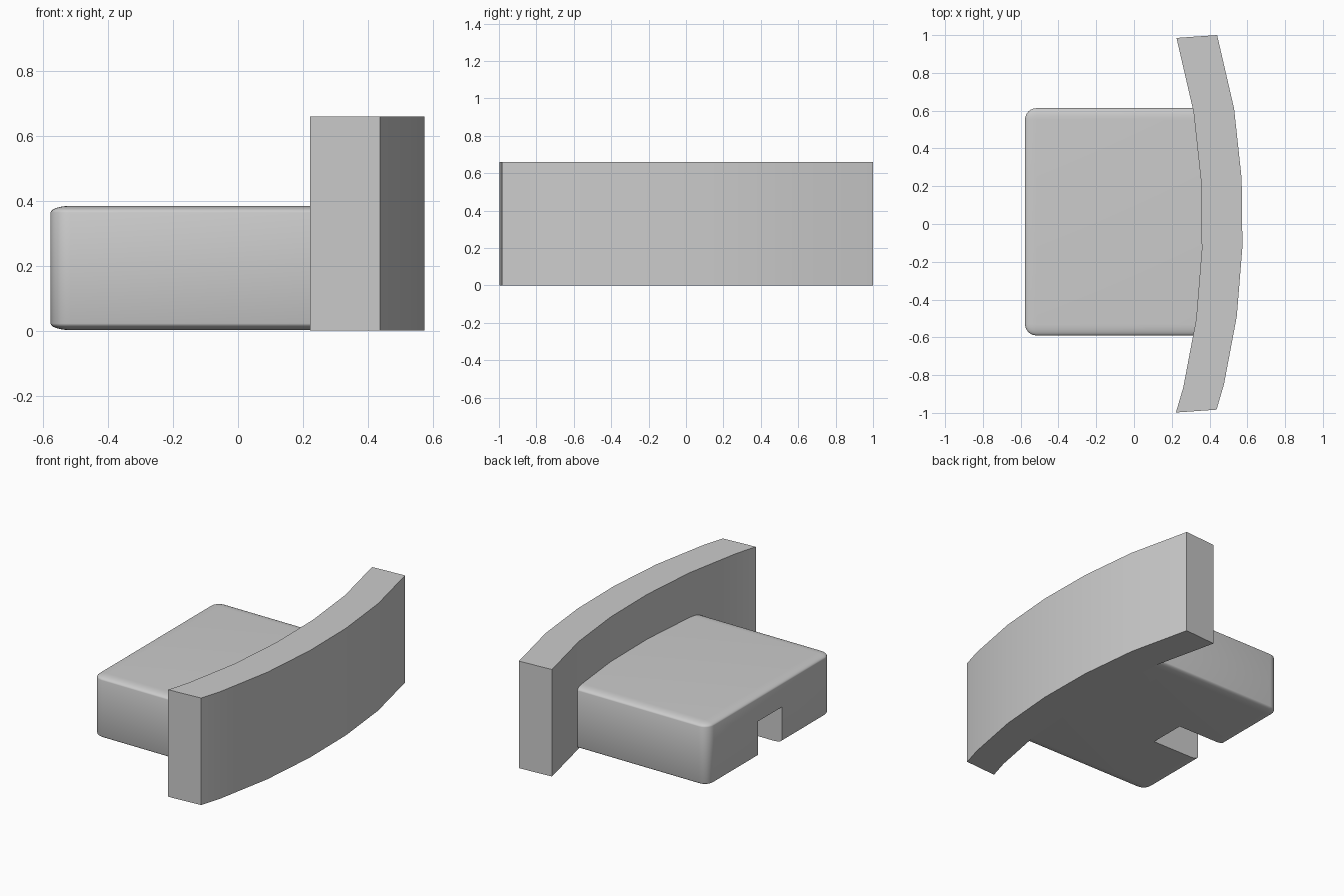
import bpy, bmesh
from mathutils import Vector

cube = bpy.data.objects.get("Cube")
if cube:
    bpy.data.objects.remove(cube, do_unlink=True)

grey = bpy.data.materials.new("plain_grey")
grey.use_nodes = True
colour = (0.6, 0.6, 0.6, 1)
grey.diffuse_color = colour
grey.node_tree.nodes["Principled BSDF"].inputs["Base Color"].default_value = colour


def add_object(name, bm):
    bmesh.ops.recalc_face_normals(bm, faces=bm.faces)
    mesh = bpy.data.meshes.new(name)
    bm.to_mesh(mesh)
    bm.free()
    mesh.materials.append(grey)
    obj = bpy.data.objects.new(name, mesh)
    bpy.context.collection.objects.link(obj)
    return obj


def box(low, high):
    bm = bmesh.new()
    bmesh.ops.create_cube(bm, size=1)
    low, high = Vector(low), Vector(high)
    bmesh.ops.scale(bm, vec=high - low, verts=bm.verts)
    bmesh.ops.translate(bm, vec=(low + high) / 2, verts=bm.verts)
    return bm


def smooth(obj):
    bpy.ops.object.select_all(action="DESELECT")
    obj.select_set(True)
    bpy.context.view_layer.objects.active = obj
    bpy.ops.object.shade_smooth_by_angle(angle=0.6)


# Curved plate: one arc swept sideways, then raised
arc = [(0.437, -0.983), (0.476, -0.85), (0.544, -0.49), (0.574, -0.12),
       (0.57, 0.24), (0.53, 0.61), (0.44, 1.0)]
sweep = Vector((-0.215, -0.015, 0))
outer = [Vector((x, y, 0)) for x, y in arc]
bm = bmesh.new()
base = bm.faces.new([bm.verts.new(p) for p in
                     outer + [p + sweep for p in reversed(outer)]])
raised = bmesh.ops.extrude_face_region(bm, geom=[base], use_keep_orig=True)
top = [g for g in raised["geom"] if isinstance(g, bmesh.types.BMVert)]
bmesh.ops.translate(bm, vec=(0, 0, 0.66), verts=top)
plate = add_object("curved_plate", bm)
smooth(plate)

# Block with soft edges: rounded while tall, then flattened for shallow fillets
flatten = 1 / 3
bm = box((-0.577, -0.59, 0.002 / flatten), (0.41, 0.613, 0.384 / flatten))
bmesh.ops.bevel(bm, geom=bm.edges[:], offset=0.06, segments=6,
                profile=0.5, affect="EDGES")
bmesh.ops.scale(bm, vec=(1, 1, flatten), verts=bm.verts)
block = add_object("block", bm)
smooth(block)

# Slot cut into the underside at the free end
cutter = add_object("slot_cutter", box((-0.8, -0.11, -0.2), (-0.245, 0.12, 0.225)))
cutter.hide_render = True
cutter.hide_viewport = True
cut = block.modifiers.new("slot", "BOOLEAN")
cut.operation = "DIFFERENCE"
cut.solver = "EXACT"
cut.object = cutter
